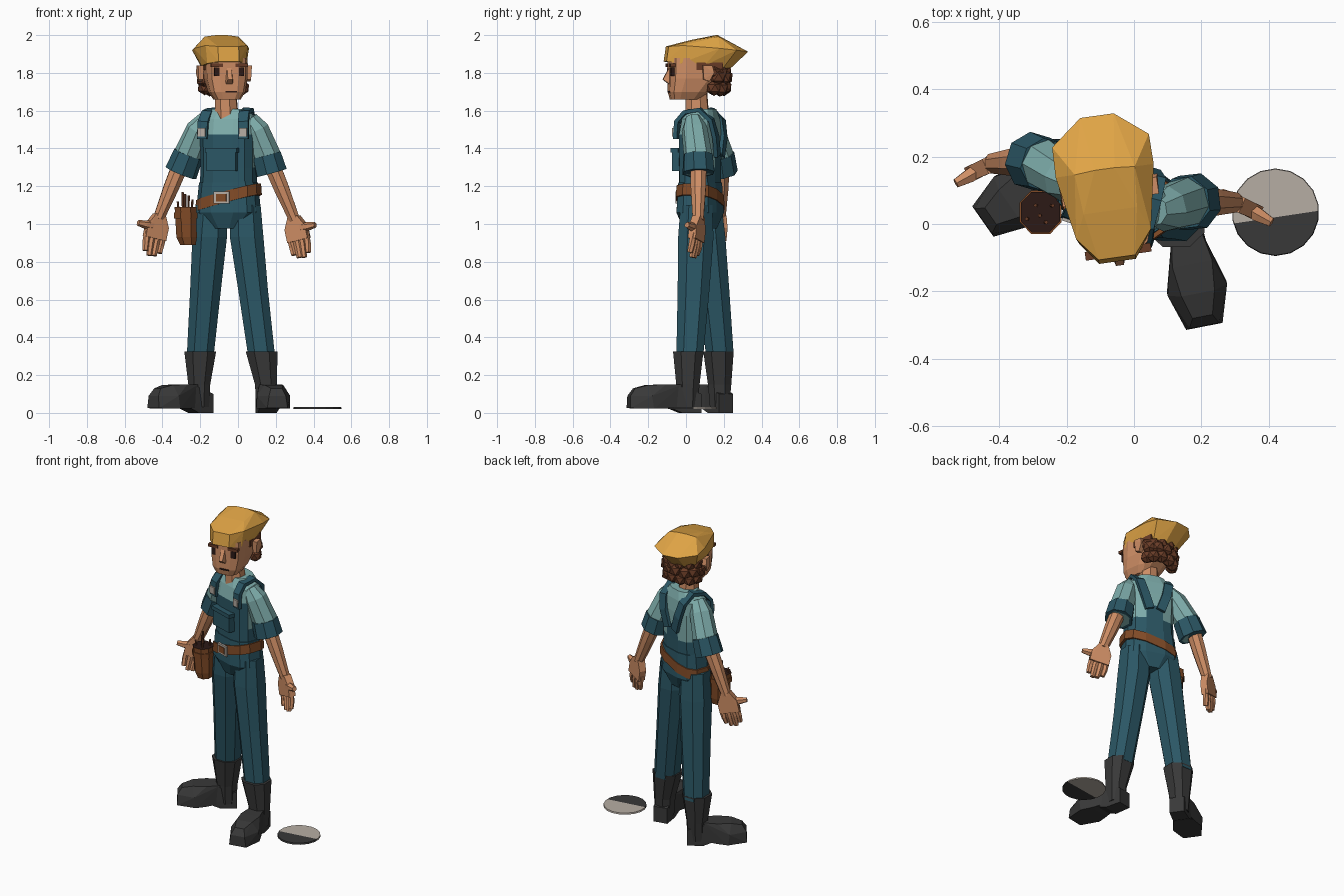
import bpy, bmesh, math, random
from mathutils import Vector, Matrix

if "Cube" in bpy.data.objects:
    bpy.data.objects.remove(bpy.data.objects["Cube"])

random.seed(4)


def material(name, rgb):
    m = bpy.data.materials.new(name)
    m.diffuse_color = (*rgb, 1)
    m.use_nodes = True
    m.node_tree.nodes["Principled BSDF"].inputs["Base Color"].default_value = m.diffuse_color
    return m


DENIM = material("denim teal", (0.024, 0.095, 0.13))
SHIRT = material("pale green shirt", (0.21, 0.42, 0.41))
SKIN = material("warm skin", (0.62, 0.27, 0.13))
HAT = material("mustard hat", (0.74, 0.37, 0.06))
LEATHER = material("brown leather", (0.22, 0.07, 0.02))
HAIR = material("dark brown hair", (0.14, 0.045, 0.02))
RUBBER = material("black rubber", (0.04, 0.04, 0.04))
METAL = material("light grey metal", (0.47, 0.42, 0.37))
DARK = material("eye dark", (0.025, 0.01, 0.008))


def frame(x, y, z=0, deg=0):
    return Matrix.Translation((x, y, z)) @ Matrix.Rotation(math.radians(deg), 4, 'Z')


WORLD = Matrix.Identity(4)
BODY = frame(-0.05, 0.075, 0, -18)
HEAD = frame(-0.07, 0.08, 0, 8)


def finish(name, bm, mats, M, rule=None):
    bmesh.ops.recalc_face_normals(bm, faces=bm.faces)
    if rule:
        for f in bm.faces:
            f.material_index = rule(f.calc_center_median())
    bm.transform(M)
    me = bpy.data.meshes.new(name)
    bm.to_mesh(me)
    bm.free()
    for m in mats:
        me.materials.append(m)
    ob = bpy.data.objects.new(name, me)
    bpy.context.collection.objects.link(ob)
    return ob


def skin(name, rings, mats, M=WORLD, rule=None):
    """Join equal point rings into a closed skin."""
    bm = bmesh.new()
    vs = [[bm.verts.new(p) for p in r] for r in rings]
    n = len(vs[0])
    for a, b in zip(vs, vs[1:]):
        for i in range(n):
            j = (i + 1) % n
            bm.faces.new((a[i], a[j], b[j], b[i]))
    bm.faces.new(vs[0])
    bm.faces.new(vs[-1])
    return finish(name, bm, mats, M, rule)


def loft(name, rows, mats, M=WORLD, n=12, power=0.75, slope=0, rule=None):
    """Rows of (x, y, z, rx, ry), level rings with squarish outlines."""
    rings = []
    for x, y, z, rx, ry in rows:
        ring = []
        for i in range(n):
            a = math.tau * (i + 0.5) / n
            c, s = math.cos(a), math.sin(a)
            px = x + rx * math.copysign(abs(c) ** power, c)
            py = y + ry * math.copysign(abs(s) ** power, s)
            ring.append((px, py, z + slope * px))
        rings.append(ring)
    return skin(name, rings, mats, M, rule)


def tube(name, pts, radii, mat, M=WORLD, n=8):
    pts = [Vector(p) for p in pts]
    rings = []
    for i, p in enumerate(pts):
        t = pts[min(i + 1, len(pts) - 1)] - pts[max(i - 1, 0)]
        q = t.to_track_quat('Z', 'Y')
        rings.append([p + q @ Vector((radii[i] * math.cos(math.tau * (k + .5) / n),
                                      radii[i] * math.sin(math.tau * (k + .5) / n), 0))
                      for k in range(n)])
    return skin(name, rings, [mat], M)


def hull(name, pts, mat, M=WORLD):
    """Convex solid from half the points, mirrored in x."""
    bm = bmesh.new()
    for x, y, z in pts:
        bm.verts.new((x, y, z))
        bm.verts.new((-x, y, z))
    r = bmesh.ops.convex_hull(bm, input=bm.verts[:])
    junk = {v for v in r["geom_interior"] + r["geom_unused"] if isinstance(v, bmesh.types.BMVert)}
    bmesh.ops.delete(bm, geom=list(junk), context='VERTS')
    return finish(name, bm, [mat], M)


def box(name, c, size, mat, M=WORLD):
    x, y, z = (s / 2 for s in size)
    return hull(name, [(x, j * y, k * z) for j in (-1, 1) for k in (-1, 1)], mat,
                M @ Matrix.Translation(c))


def ribbon(name, pts, w, t, mat, M):
    pts = [Vector(p) for p in pts]
    rings = []
    for i, p in enumerate(pts):
        d = (pts[min(i + 1, len(pts) - 1)] - pts[max(i - 1, 0)]).normalized()
        side = (Vector((1, 0, 0)) - d * d.x).normalized()
        up = d.cross(side)
        rings.append([p + side * w * a + up * t * b
                      for a, b in ((-.5, -.5), (.5, -.5), (.5, .5), (-.5, .5))])
    return skin(name, rings, [mat], M)


# Torso: shirt above, overalls bib and back panel below
def torso_rule(c):
    if c.z < 1.32:
        return 1
    angle = abs(math.atan2(c.x, -c.y))
    front = angle < 1.15 and c.z < 1.47
    back = angle > 2.45 and c.z < 1.4
    return int(front or back)


loft("torso", [(0, 0, 1.16, .152, .102), (0, 0, 1.30, .148, .102), (0, 0, 1.39, .149, .103),
               (0, 0, 1.475, .15, .103), (0, .005, 1.555, .15, .09), (0, .01, 1.61, .09, .07)],
     [SHIRT, DENIM], BODY, rule=torso_rule)
loft("hips", [(0, 0, .975, .08, .085), (0, 0, 1.06, .172, .115), (0, 0, 1.22, .156, .106)], [DENIM], BODY)
loft("belt", [(0, 0, 1.11, .176, .118), (0, 0, 1.17, .172, .115)], [LEATHER], BODY, slope=.26)
box("belt_buckle", (0, -.118, 1.14), (.085, .012, .065), METAL, BODY)
box("buckle_centre", (0, -.123, 1.14), (.055, .01, .04), LEATHER, BODY)

# Bib details and straps
box("bib_pocket", (0, -.11, 1.335), (.16, .04, .11), DENIM, BODY)
box("pocket_flap", (0, -.115, 1.39), (.175, .042, .025), DENIM, BODY)
for s in (-1, 1):
    ribbon("shoulder_strap", [(s * .115, -.095, 1.45), (s * .112, -.09, 1.54), (s * .104, -.05, 1.59),
                              (s * .1, .03, 1.605), (s * .092, .092, 1.55), (s * .07, .11, 1.46),
                              (s * .035, .107, 1.36)], .055, .022, DENIM, BODY)
    box("strap_clasp", (s * .115, -.106, 1.485), (.042, .012, .045), METAL, BODY)

# Legs and boots
for s, leg, ankle, turn, stretch in (
        (-1, [(-.14, .105, 1.1, .09, .09), (-.15, .115, .93, .098, .1), (-.172, .145, .65, .087, .09),
              (-.2, .18, .3, .076, .078)], (-.205, .178), -55, .93),
        (1, [(.04, .055, 1.1, .085, .09), (.046, .052, .93, .095, .1), (.08, .04, .65, .084, .09),
             (.125, .02, .3, .076, .076)], (.148, .01), 11, 1)):
    loft("trouser_leg", leg, [DENIM], n=8, power=.85)
    x, y = ankle
    tx, ty = leg[-1][:2]
    loft("boot_shaft", [(x, y, .03, .055, .055), (x, y, .15, .062, .066), (tx, ty - .008, .325, .09, .086)],
         [RUBBER], n=8, power=.85)
    F = frame(x, y, 0, turn) @ Matrix.Diagonal((1, stretch, 1, 1))
    hull("boot_heel", [(.045, .065, 0), (.045, .065, .1), (.05, -.04, .0), (.05, -.05, .14),
                       (.055, -.1, .025), (.05, -.1, .14)], RUBBER, F)
    hull("boot_toe", [(.045, -.04, .03), (.045, -.04, .15), (.07, -.13, .022), (.06, -.13, .15),
                      (.09, -.2, .022), (.09, -.21, .09), (.05, -.22, .148), (.055, -.32, .025),
                      (.045, -.318, .09), (.03, -.29, .13)], RUBBER, F)

# Arms and hands, palms forward with thumbs out
for s, shoulder, mid, cuff_a, cuff_b, wrist in (
        (-1, (-.165, .115, 1.56), (-.205, .135, 1.5), (-.262, .175, 1.37), (-.302, .187, 1.27), (-.42, .18, 1.03)),
        (1, (.06, .04, 1.56), (.095, .045, 1.5), (.15, .063, 1.365), (.176, .066, 1.27), (.3, .064, 1.02))):
    tube("shirt_sleeve", [shoulder, mid, cuff_a, cuff_b], [.045, .069, .076, .07], SHIRT)
    tube("sleeve_cuff", [cuff_a, cuff_b], [.081, .088], DENIM)
    elbow = Vector(cuff_b) + Vector((0, 0, .05))
    half = elbow.lerp(Vector(wrist), .45)
    tube("forearm", [elbow, half, wrist], [.047, .043, .031], SKIN)
    H = frame(*wrist, -24 * s) @ Matrix.Rotation(math.radians(-13 * s), 4, 'Y')
    hull("palm", [(.028, d * .024, .02) for d in (-1, 1)] +
         [(.06, d * .022, z) for d in (-1, 1) for z in (-.04, -.11)], SKIN, H)
    for k in range(4):
        x = s * (.046 - .0305 * k)
        tip = (-.185, -.205, -.2, -.18)[k]
        tube("finger", [(x, 0, -.08), (x, -.002, -.14), (x * .92, -.01, tip)], [.019, .018, .015], SKIN, H, 6)
    tube("thumb", [(s * .02, 0, -.045), (s * .07, -.006, -.05), (s * .115, -.01, -.052)],
         [.026, .023, .015], SKIN, H, 6)

# Neck and head
tube("neck", [(-.06, .06, 1.56), (-.066, .055, 1.72)], [.066, .058], SKIN)
loft("head", [(0, -.085, 1.66, .07, .08), (0, -.07, 1.70, .095, .105), (0, -.035, 1.77, .11, .14),
              (0, -.02, 1.88, .112, .155)], [SKIN], HEAD, power=.6)
hull("nose", [(.012, -.17, 1.83), (.022, -.165, 1.75), (.012, -.205, 1.765), (.018, -.165, 1.735)], SKIN, HEAD)
box("mouth", (.01, -.167, 1.7), (.06, .022, .008), DARK, HEAD)
for s in (-1, 1):
    box("eye", (s * .065, -.161, 1.805), (.028, .02, .045), DARK, HEAD)
    box("eyebrow", (s * .066, -.164, 1.84), (.065, .026, .018), HAIR, HEAD)
    hull("ear", [(.016, -.02, 1.84), (.016, .03, 1.84), (.02, .04, 1.8), (.012, .015, 1.755),
                 (.012, -.015, 1.765)], SKIN, HEAD @ Matrix.Translation((s * .128, .01, 0)))
    box("sideburn", (s * .105, .03, 1.835), (.022, .14, .04), HAIR, HEAD)

# Curly hair clumps under the back of the hat
bm = bmesh.new()
for row, (z, r) in enumerate(((1.725, .042), (1.77, .047), (1.81, .04))):
    for k in range(6):
        a = math.pi * (k + .5 * (row % 2)) / 5.5
        p = Vector((.1 * math.cos(a), .055 + .07 * math.sin(a), z + random.uniform(-.01, .01)))
        bmesh.ops.create_icosphere(bm, subdivisions=1, radius=r, matrix=Matrix.Translation(p))
finish("curly_hair", bm, [HAIR], HEAD)

# Faceted cap with an overhanging back
hull("hat", [(.055, -.192, 1.86), (.105, -.125, 1.85), (.118, 0, 1.838), (.1, .1, 1.82), (.04, .14, 1.812),
             (.055, -.18, 1.94), (.112, -.11, 1.945), (.147, .08, 1.93), (.05, .245, 1.912),
             (.145, .17, 1.92), (.09, .08, 1.992), (.03, .085, 2.0), (.08, -.04, 1.975)], HAT,
     HEAD @ Matrix.Translation((-.006, 0, 0)))

# Tool pouch with tools on the hip
loft("tool_pouch", [(-.265, .035, .89, .045, .05), (-.272, .035, .93, .058, .06),
                    (-.278, .035, 1.09, .062, .065)], [LEATHER, DARK], n=8, power=.9,
     rule=lambda c: int(c.z > 1.085))
loft("pouch_band", [(-.277, .035, 1.03, .066, .068), (-.277, .035, 1.06, .067, .069)], [LEATHER], n=8, power=.9)
for dx, dy, top in ((-.03, -.02, 1.12), (-.01, .02, 1.17), (.015, -.03, 1.15), (.03, .02, 1.13), (0, -.01, 1.16)):
    tube("tool_handle", [(-.28 + dx, .035 + dy, 1.0), (-.28 + dx * 1.3, .035 + dy, top)], [.007, .006], HAIR, n=5)

# Flat two-tone disc lying on the ground
bm = bmesh.new()
bmesh.ops.create_cone(bm, cap_ends=True, cap_tris=True, segments=18, radius1=.13, radius2=.128, depth=.01)
bmesh.ops.bisect_plane(bm, geom=bm.verts[:] + bm.edges[:] + bm.faces[:], plane_co=(0, -.015, 0),
                       plane_no=(-.15, 1, 0))
finish("ground_disc", bm, [METAL, RUBBER], frame(.42, .035, .026),
       lambda c: int(c.y + .015 - .15 * c.x < 0))
